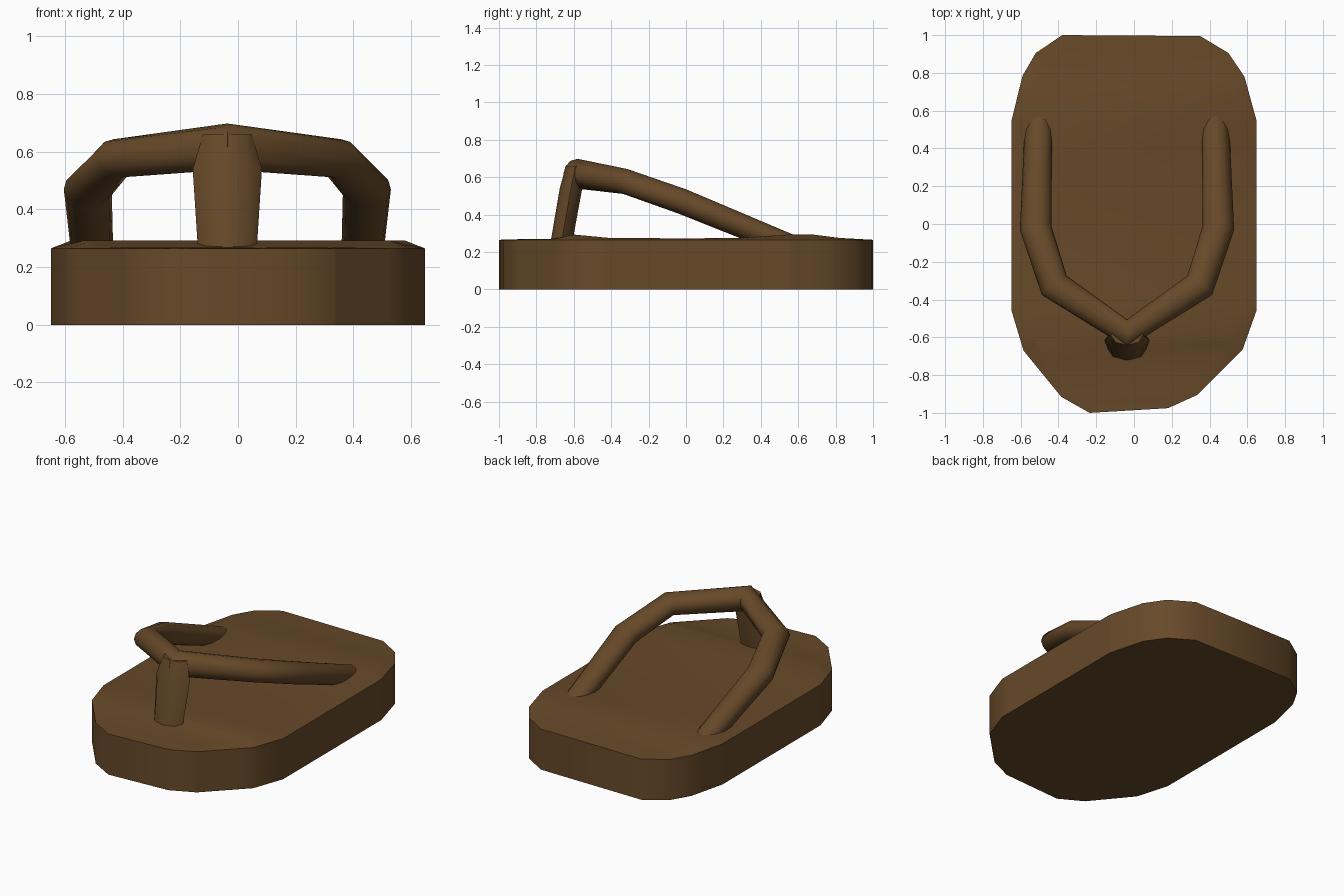
import bpy, bmesh, math
from mathutils import Vector

if "Cube" in bpy.data.objects:
    bpy.data.objects.remove(bpy.data.objects["Cube"])

brown = bpy.data.materials.new("leather brown")
brown.diffuse_color = (0.135, 0.067, 0.022, 1)
brown.use_nodes = True
brown.node_tree.nodes["Principled BSDF"].inputs["Base Color"].default_value = brown.diffuse_color


def finish(name, bm, angle):
    bmesh.ops.recalc_face_normals(bm, faces=bm.faces)
    me = bpy.data.meshes.new(name)
    bm.to_mesh(me)
    bm.free()
    me.materials.append(brown)
    ob = bpy.data.objects.new(name, me)
    bpy.context.collection.objects.link(ob)
    bpy.ops.object.select_all(action='DESELECT')
    ob.select_set(True)
    bpy.context.view_layer.objects.active = ob
    bpy.ops.object.shade_smooth_by_angle(angle=math.radians(angle))
    return ob


def loft(name, rings):
    """Skin a list of equal-sized rings and cap both ends."""
    bm = bmesh.new()
    rows = [[bm.verts.new(p) for p in ring] for ring in rings]
    n = len(rows[0])
    for a, b in zip(rows, rows[1:]):
        for i in range(n):
            j = (i + 1) % n
            bm.faces.new((a[i], a[j], b[j], b[i]))
    bm.faces.new(rows[0])
    bm.faces.new(rows[-1])
    return finish(name, bm, 50)


def oval(c, u, v, n=12):
    """Oval ring round c with half axes u and v."""
    return [c + u * math.cos(2 * math.pi * i / n) + v * math.sin(2 * math.pi * i / n)
            for i in range(n)]


# Sole: many-sided outline, raised a little at toe and heel ridges
outline = [(-0.38, 1.0), (0.35, 0.995), (0.50, 0.905), (0.585, 0.78), (0.648, 0.55),
           (0.648, -0.46), (0.575, -0.665), (0.335, -0.905), (0.18, -0.975),
           (-0.235, -1.0), (-0.385, -0.915), (-0.585, -0.67), (-0.648, -0.46),
           (-0.648, 0.55), (-0.59, 0.785), (-0.52, 0.905)]
profile = [(-1, .262), (-.9, .268), (-.72, .27), (-.6, .293), (-.42, .276), (0, .272),
           (.3, .276), (.55, .293), (.68, .293), (.82, .275), (1, .265)]


def top_height(y):
    for (y0, z0), (y1, z1) in zip(profile, profile[1:]):
        if y <= y1:
            return z0 + (z1 - z0) * (y - y0) / (y1 - y0)
    return profile[-1][1]


bm = bmesh.new()
RIM = 0.265
base = bm.faces.new([bm.verts.new((x, y, 0)) for x, y in outline])
ext = bmesh.ops.extrude_face_region(bm, geom=[base], use_keep_orig=True)
bmesh.ops.translate(bm, vec=(0, 0, RIM),
                    verts=[g for g in ext["geom"] if isinstance(g, bmesh.types.BMVert)])
bmesh.ops.recalc_face_normals(bm, faces=bm.faces)
top = max(bm.faces, key=lambda f: f.calc_center_median().z)
bmesh.ops.inset_region(bm, faces=[top], thickness=0.07)
inner = max((f for f in bm.faces if f.normal.z > .9 and len(f.verts) > 4),
            key=lambda f: f.calc_area())
for v in inner.verts:
    v.co.z = RIM + 0.01
for y, _ in profile[1:-1]:
    bmesh.ops.bisect_plane(bm, geom=bm.verts[:] + bm.edges[:] + bm.faces[:],
                           plane_co=(0, y, 0), plane_no=(0, 1, 0))
for v in bm.verts:
    if v.co.z > RIM + 0.009:
        v.co.z = top_height(v.co.y)
finish("sole", bm, 40)

# Strap: one bent tube, mirrored about its own middle
MID = -0.037
half = [((0.467, 0.57, 0.228), 0.072, 0.066), ((0.484, -0.02, 0.47), 0.084, 0.068),
        ((0.385, -0.325, 0.577), 0.083, 0.068), ((0, -0.58, 0.618), 0.075, 0.08)]
path = [((-p[0], p[1], p[2]), w, h) for p, w, h in half] + half[-2::-1]
pts = [Vector(p) + Vector((MID, 0, 0)) for p, _, _ in path]
rings = []
for i, (_, w, h) in enumerate(path):
    d0 = (pts[i] - pts[max(i - 1, 0)]).normalized()
    d1 = (pts[min(i + 1, len(pts) - 1)] - pts[i]).normalized()
    tangent = (d0 + d1).normalized()
    if i in (0, len(path) - 1):
        side, up = Vector((1, 0, 0)), Vector((0, 0, 1))
        if i == 0:
            side = Vector((-1, 0, 0))
    else:
        side = tangent.cross(Vector((0, 0, 1))).normalized() * -1
        up = tangent.cross(side).normalized()
    if up.z < 0:
        up = -up
    # keep the same winding along the whole tube
    side = up.cross(tangent).normalized() if 0 < i < len(path) - 1 else \
        up.cross(tangent * 1.0).normalized()
    rings.append(oval(pts[i], side * w, up * h))
loft("strap", rings)

# Toe post: tapered oval column leaning back into the strap
rings = []
for y, z, rx, ry in ((-0.675, 0.20, 0.098, 0.058), (-0.615, 0.54, 0.12, 0.06),
                     (-0.59, 0.66, 0.085, 0.052)):
    rings.append(oval(Vector((MID, y, z)), Vector((rx, 0, 0)), Vector((0, ry, 0)), 8))
loft("toe_post", rings)
